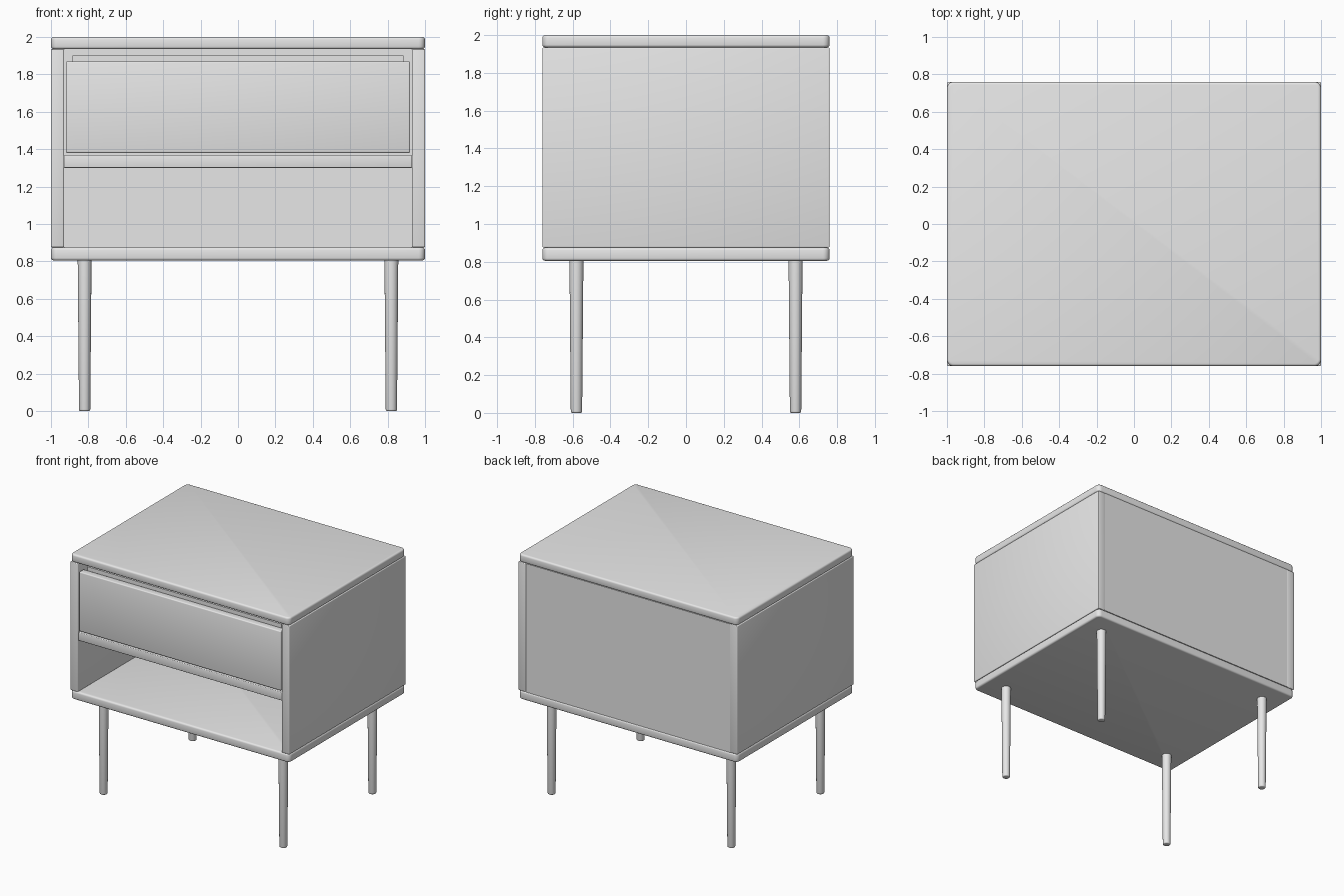
import bpy, bmesh, math
from mathutils import Matrix, Vector

if "Cube" in bpy.data.objects:
    bpy.data.objects.remove(bpy.data.objects["Cube"])

grey = bpy.data.materials.new("light_grey")
grey.diffuse_color = (0.8, 0.8, 0.8, 1)
grey.use_nodes = True
grey.node_tree.nodes["Principled BSDF"].inputs["Base Color"].default_value = grey.diffuse_color


def finish(name, bm):
    mesh = bpy.data.meshes.new(name)
    bm.normal_update()
    bm.to_mesh(mesh)
    bm.free()
    for p in mesh.polygons:
        p.use_smooth = True
    mesh.set_sharp_from_angle(angle=math.radians(35))
    mesh.materials.append(grey)
    obj = bpy.data.objects.new(name, mesh)
    bpy.context.collection.objects.link(obj)
    return obj


def bevel(bm, edges, width, segments):
    bmesh.ops.bevel(bm, geom=edges, offset=width, offset_type='OFFSET',
                    segments=segments, profile=0.5, affect='EDGES')


def box(name, x, y, z, edge=0.0, corner=0.0):
    """Box from (min, max) ranges; corner rounds it in plan, edge softens all rims."""
    bm = bmesh.new()
    bmesh.ops.create_cube(bm, size=1)
    size = Vector([r[1] - r[0] for r in (x, y, z)])
    mid = Vector([(r[0] + r[1]) / 2 for r in (x, y, z)])
    for v in bm.verts:
        v.co = Vector([v.co[i] * size[i] for i in range(3)]) + mid
    if corner:
        upright = [e for e in bm.edges
                   if abs(e.verts[0].co.z - e.verts[1].co.z) > 1e-4]
        bevel(bm, upright, corner, 6)
        rims = [e for e in bm.edges
                if abs(e.verts[0].co.z - e.verts[1].co.z) < 1e-4]
        bevel(bm, rims, edge, 3)
    elif edge:
        bevel(bm, bm.edges[:], edge, 3)
    return finish(name, bm)


D = 0.76      # half depth
IN = 0.93     # inner face of the side panels

# Top and bottom boards with rounded corners
box("top_board", (-1, 1), (-D, D), (1.935, 2.0), 0.014, 0.035)
box("bottom_board", (-1, 1), (-D, D), (0.805, 0.875), 0.014, 0.035)

# Side panels
for s, side in ((-1, "left"), (1, "right")):
    box(side + "_panel", sorted((s * IN, s)), (-D, D), (0.875, 1.935), 0.006)

# Back panel and shelf
box("back_panel", (-IN, IN), (D - 0.06, D - 0.002), (0.875, 1.935))
box("shelf", (-IN, IN), (-D + 0.003, D - 0.06), (1.3, 1.37), 0.006)

# Drawer front and the open tray behind it
box("drawer_front", (-0.92, 0.92), (-D + 0.002, -D + 0.06), (1.38, 1.87), 0.008)
W, Y0, Y1 = 0.885, -D + 0.06, 0.66
box("drawer_floor", (-W, W), (Y0, Y1), (1.385, 1.415))
box("drawer_back", (-W, W), (Y1 - 0.03, Y1), (1.415, 1.9))
box("drawer_inner_front", (-W, W), (Y0, Y0 + 0.03), (1.415, 1.9))
for s, side in ((-1, "left"), (1, "right")):
    box("drawer_" + side + "_side", sorted((s * W, s * (W - 0.03))),
        (Y0 + 0.03, Y1 - 0.03), (1.415, 1.9))

# Slightly tapered round legs
for sx, side in ((-1, "left"), (1, "right")):
    for sy, end in ((-1, "front"), (1, "back")):
        bm = bmesh.new()
        bmesh.ops.create_cone(bm, cap_ends=True, segments=32, radius1=0.03,
                              radius2=0.037, depth=0.81,
                              matrix=Matrix.Translation((sx * 0.82, sy * 0.58, 0.405)))
        foot = [e for e in bm.edges if all(v.co.z < 0.01 for v in e.verts)]
        bevel(bm, foot, 0.008, 3)
        finish(end + "_" + side + "_leg", bm)
